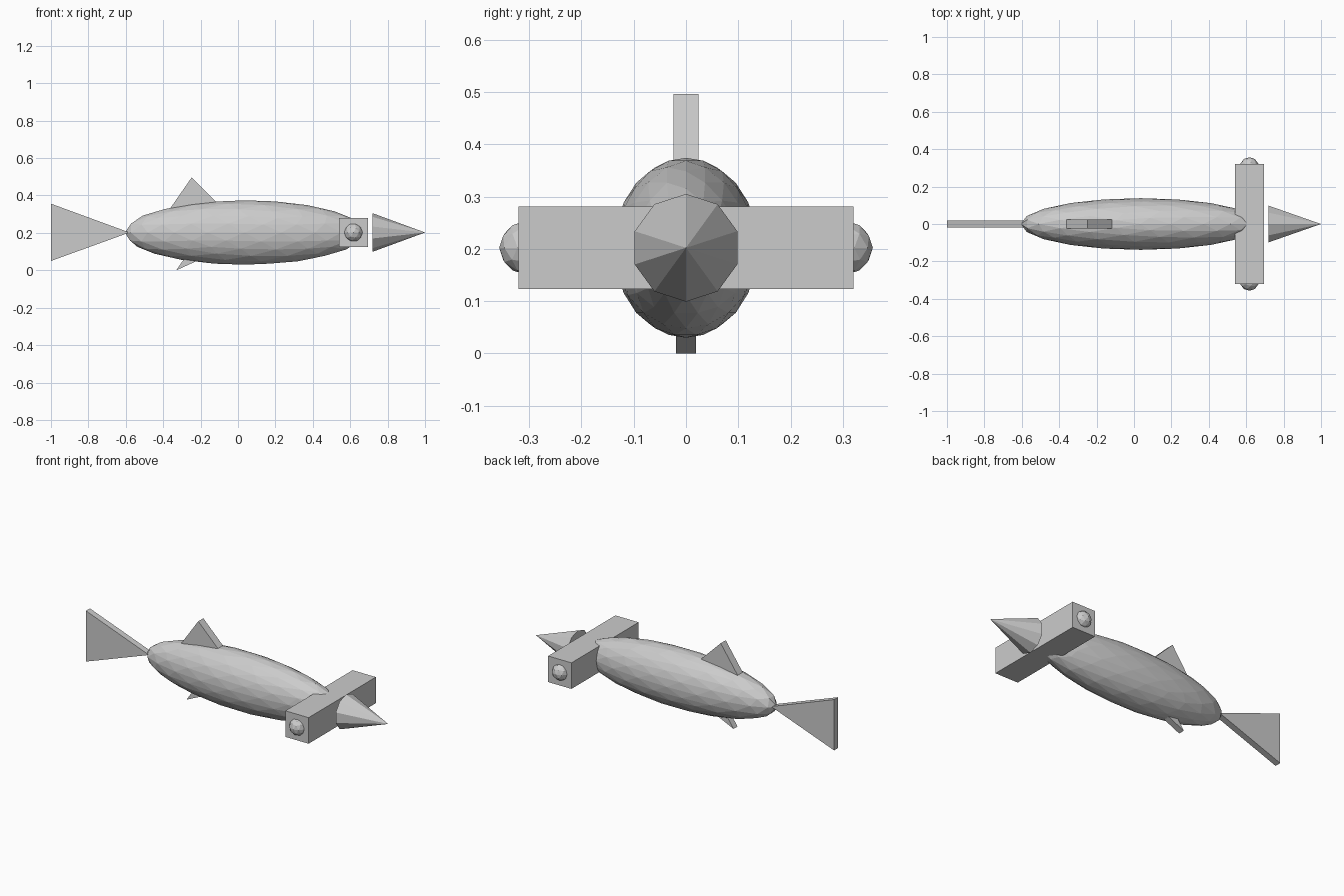
import bpy
import bmesh
from math import pi
from mathutils import Matrix

cube = bpy.data.objects.get("Cube")
if cube:
    bpy.data.objects.remove(cube, do_unlink=True)

MID = 0.202  # height of the body axis

grey = bpy.data.materials.new("light grey")
grey.use_nodes = True
colour = (0.6, 0.6, 0.6, 1)
grey.diffuse_color = colour
grey.node_tree.nodes["Principled BSDF"].inputs["Base Color"].default_value = colour


def finish(name, bm, location=(0, 0, 0)):
    """Turn a bmesh into a flat-shaded object."""
    bmesh.ops.recalc_face_normals(bm, faces=bm.faces)
    mesh = bpy.data.meshes.new(name)
    bm.to_mesh(mesh)
    bm.free()
    mesh.materials.append(grey)
    obj = bpy.data.objects.new(name, mesh)
    obj.location = location
    bpy.context.collection.objects.link(obj)
    return obj


def ellipsoid(name, location, radii, subdivisions):
    bm = bmesh.new()
    bmesh.ops.create_icosphere(bm, subdivisions=subdivisions, radius=1)
    bmesh.ops.scale(bm, vec=radii, verts=bm.verts)
    return finish(name, bm, location)


def fin(name, profile, half_width):
    """Extrude an x-z outline evenly across the centre line."""
    bm = bmesh.new()
    face = bm.faces.new([bm.verts.new((x, -half_width, z)) for x, z in profile])
    side = bmesh.ops.extrude_face_region(bm, geom=[face])
    verts = [v for v in side["geom"] if isinstance(v, bmesh.types.BMVert)]
    bmesh.ops.translate(bm, vec=(0, 2 * half_width, 0), verts=verts)
    return finish(name, bm)


# Long faceted body
ellipsoid("body", (0.035, 0, MID), (0.64, 0.138, 0.172), 3)

# Wide crossbar head
bm = bmesh.new()
bmesh.ops.create_cube(bm, size=1)
bmesh.ops.scale(bm, vec=(0.155, 0.64, 0.157), verts=bm.verts)
finish("head_bar", bm, (0.617, 0, MID))

# Eyes on both ends of the bar
for name, side in (("right_eye", -1), ("left_eye", 1)):
    ellipsoid(name, (0.617, side * 0.306, MID), (0.051, 0.051, 0.051), 2)

# Pointed snout, floating just ahead of the bar
bm = bmesh.new()
bmesh.ops.create_cone(bm, cap_ends=True, segments=10, radius1=0.103, radius2=0, depth=0.28)
bmesh.ops.rotate(bm, matrix=Matrix.Rotation(pi / 2, 3, "Z"), verts=bm.verts)
bmesh.ops.rotate(bm, matrix=Matrix.Rotation(pi / 2, 3, "Y"), verts=bm.verts)
finish("snout", bm, (0.86, 0, MID))

# Fins
fin("tail_fin", [(-1, 0.05), (-0.58, MID), (-1, 0.356)], 0.019)
fin("dorsal_fin", [(-0.384, 0.3), (-0.05, 0.3), (-0.248, 0.496)], 0.024)
fin("belly_fin", [(-0.33, 0), (-0.11, 0.1), (-0.262, 0.1)], 0.019)
